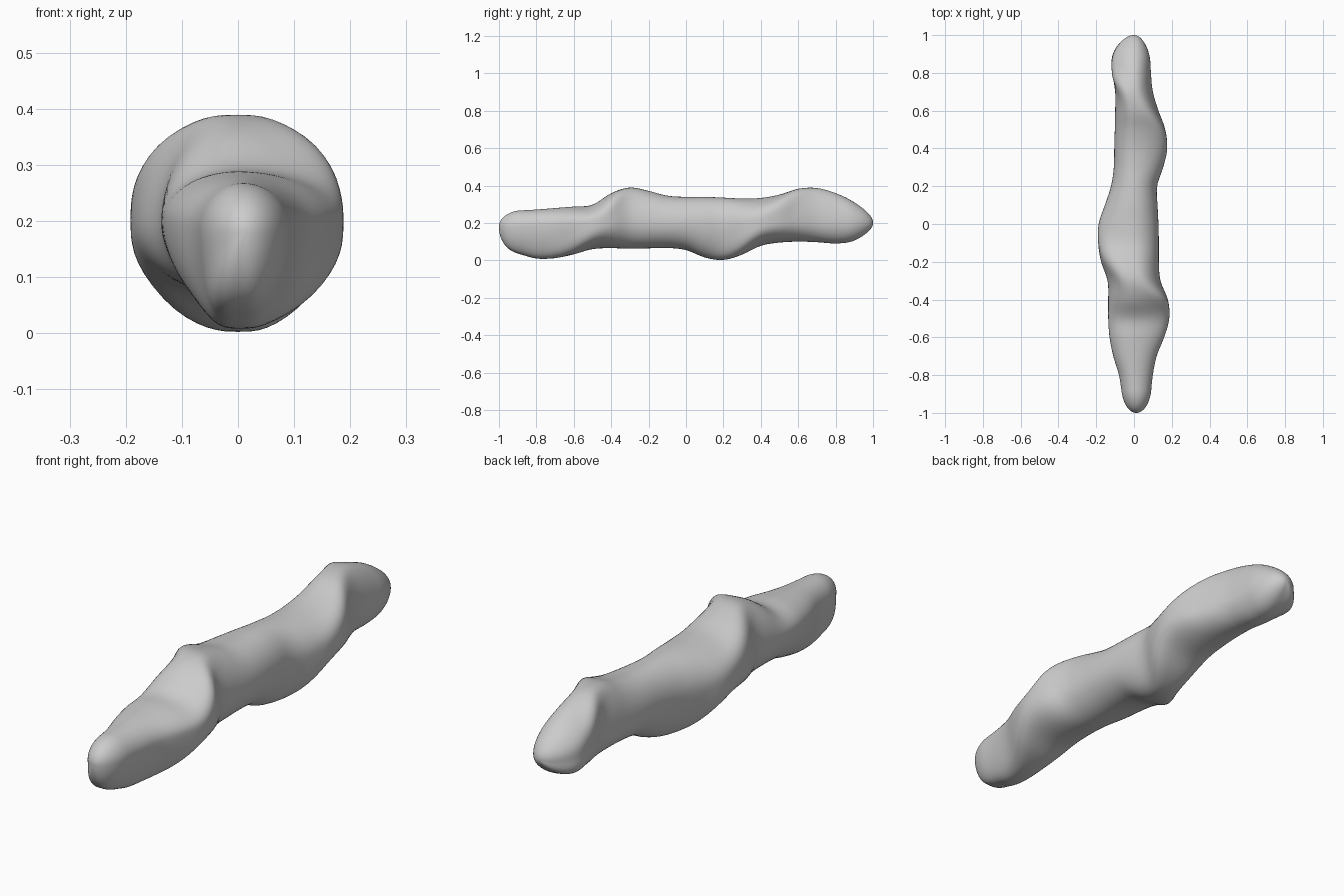
import bpy, bmesh, math

if "Cube" in bpy.data.objects:
    bpy.data.objects.remove(bpy.data.objects["Cube"])

# Outline stations along the rod: y, left x, right x, bottom z, top z
STATIONS = [
    (-1.0, -.06, .085, .035, .265), (-.9, -.065, .09, .035, .267),
    (-.8, -.08, .10, .01, .272), (-.7, -.11, .12, .012, .28),
    (-.6, -.13, .16, .032, .288), (-.5, -.137, .187, .06, .297),
    (-.4, -.137, .18, .065, .36), (-.3, -.14, .14, .062, .39),
    (-.2, -.175, .132, .064, .372), (-.1, -.19, .132, .066, .346),
    (0, -.188, .13, .055, .34), (.1, -.155, .125, .015, .34),
    (.2, -.122, .122, .002, .336), (.3, -.107, .155, .03, .331),
    (.4, -.105, .176, .078, .334), (.5, -.102, .166, .095, .352),
    (.6, -.10, .13, .10, .383), (.7, -.10, .10, .097, .387),
    (.8, -.115, .09, .09, .36), (.9, -.117, .085, .10, .317),
    (1.0, -.10, .078, .125, .285),
]
# Angle of the spiralling ridge along the rod: y, degrees
RIDGE = [(-1, -120), (-.75, -90), (-.47, 0), (-.3, 90), (-.05, 180),
         (.18, 270), (.4, 360), (.65, 450), (.85, 540), (1, 590)]
SIDES, RINGS = 64, 160


def smooth_sample(table, y):
    """Smooth cubic interpolation of a table keyed by its first column."""
    n = len(table)
    i = 0
    while i < n - 2 and y > table[i + 1][0]:
        i += 1
    a, b = table[i], table[i + 1]
    p, q = table[max(i - 1, 0)], table[min(i + 2, n - 1)]
    h = b[0] - a[0]
    t = (y - a[0]) / h
    out = []
    for k in range(1, len(a)):
        ma = (b[k] - p[k]) / (b[0] - p[0]) * h
        mb = (q[k] - a[k]) / (q[0] - a[0]) * h
        out.append((2*t**3 - 3*t*t + 1) * a[k] + (t**3 - 2*t*t + t) * ma
                   + (3*t*t - 2*t**3) * b[k] + (t**3 - t*t) * mb)
    return out


def section(y):
    """Lumpy cross-section: four quarter ellipses plus the spiral ridge."""
    left, right, bottom, top = smooth_sample(STATIONS, y)
    ridge = math.radians(smooth_sample(RIDGE, y)[0])
    end = max(0, min(1, (-y - .6) / .35))
    cx, cz = .012 * end, .2 - .02 * end
    length = .12 if y < 0 else .15
    t = max(0, (abs(y) - 1 + length) / length)
    cap = math.sqrt(max(0, 1 - t * t))
    points = []
    for j in range(SIDES):
        a = 2 * math.pi * j / SIDES
        c, s = math.cos(a), math.sin(a)
        rx = right - cx if c > 0 else cx - left
        rz = top - cz if s > 0 else cz - bottom
        d = (a - ridge + math.pi) % (2 * math.pi) - math.pi
        bump = .025 * math.sin(2 * a) ** 2 * math.exp(-(d / .6) ** 2)
        points.append((cx + cap * c * (rx + bump), y, cz + cap * s * (rz + bump)))
    return points


# Twisted rod: rings lofted from tip to tip
bm = bmesh.new()
rings = []
for i in range(1, RINGS):
    u = i / RINGS
    # rings crowd together towards the rounded tips
    y = -math.cos(math.pi * u)
    rings.append([bm.verts.new(p) for p in section(y)])
for r0, r1 in zip(rings, rings[1:]):
    for j in range(SIDES):
        k = (j + 1) % SIDES
        bm.faces.new((r0[j], r0[k], r1[k], r1[j]))
# Closed tips
for ring, tip in ((rings[0], (.012, -1, .18)), (rings[-1], (0, 1, .2))):
    v = bm.verts.new(tip)
    for j in range(SIDES):
        bm.faces.new((ring[j], ring[(j + 1) % SIDES], v))
# Soften quadrant seams
for _ in range(3):
    bmesh.ops.smooth_vert(bm, verts=[v for r in rings[3:-3] for v in r], factor=.5,
                          use_axis_x=True, use_axis_z=True)
bmesh.ops.recalc_face_normals(bm, faces=bm.faces)
mesh = bpy.data.meshes.new("twisted_rod")
bm.to_mesh(mesh)
bm.free()
mesh.shade_smooth()
rod = bpy.data.objects.new("twisted_rod", mesh)
bpy.context.collection.objects.link(rod)
